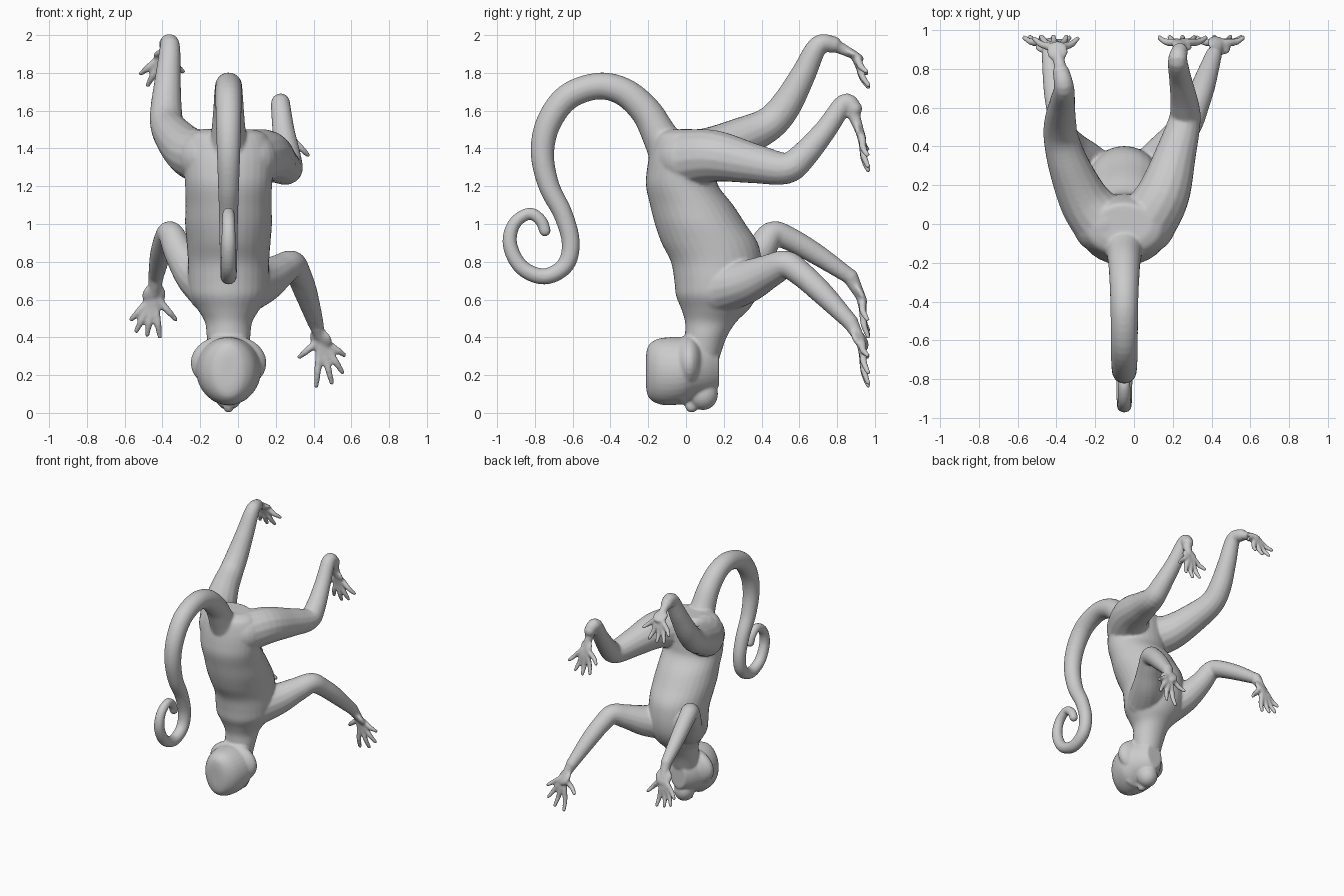
import bpy, bmesh, math
from mathutils import Vector, Matrix

CX = -0.05          # plane of symmetry of the trunk, head and tail
bm = bmesh.new()


def catmull(rows, n):
    """Smoothly resample rows of numbers, n steps per span."""
    out = []
    last = len(rows) - 1
    for i in range(last):
        a, b, c, d = (rows[max(0, min(last, k))] for k in (i - 1, i, i + 1, i + 2))
        for s in range(n):
            t = s / n
            out.append([0.5 * (2 * q + (r - p) * t + (2 * p - 5 * q + 4 * r - w) * t * t
                        + (3 * q - p - 3 * r + w) * t ** 3) for p, q, r, w in zip(a, b, c, d)])
    out.append(list(rows[-1]))
    return out


def loft(rings, sides=24):
    """Skin a list of (centre, u axis, v axis) ellipses and cap the ends."""
    loops = []
    for c, u, v in rings:
        loops.append([bm.verts.new(c + u * math.cos(2 * math.pi * k / sides)
                                   + v * math.sin(2 * math.pi * k / sides)) for k in range(sides)])
    for a, b in zip(loops, loops[1:]):
        for k in range(sides):
            j = (k + 1) % sides
            bm.faces.new((a[k], a[j], b[j], b[k]))
    bm.faces.new(loops[0][::-1])
    bm.faces.new(loops[-1])


def ball(c, r, rot=None):
    m = Matrix.Translation(c)
    if rot:
        m = m @ rot
    m = m @ Matrix.Diagonal((*r, 1))
    bmesh.ops.create_uvsphere(bm, u_segments=24, v_segments=16, radius=1, matrix=m)


def tube(points, sides=16, n=5):
    """Round tube through (x, y, z, radius) points with rounded ends."""
    pts = catmull(points, n)
    pos = [Vector(p[:3]) for p in pts]
    rings, u = [], None
    for i, c in enumerate(pos):
        t = (pos[min(i + 1, len(pos) - 1)] - pos[max(i - 1, 0)]).normalized()
        u = t.orthogonal() if u is None else u - t * u.dot(t)
        u.normalize()
        r = pts[i][3]
        rings.append((c, u * r, t.cross(u) * r))
    loft(rings, sides)
    for p in (points[0], points[-1]):
        ball(p[:3], (p[3],) * 3)


def hand(wrist, palm, tips, size):
    """Flattened palm with five slightly arched fingers."""
    w, p = Vector(wrist), Vector(palm)
    d = (p - w).normalized()
    rot = d.to_track_quat('Z', 'Y').to_matrix().to_4x4()
    ball(p, (size * 1.15, size * 0.42, size * 1.2), rot)
    tube([(*w, size * 0.75), (*p, size * 0.5)])
    for tip in tips:
        t = Vector(tip) + Vector((0, 0.008, 0))
        t += (t - p).normalized() * 0.006
        k = p.lerp(t, 0.35)
        m = p.lerp(t, 0.7) + Vector((0, -0.01, 0))
        tube([(*p, 0.022), (*k, 0.021), (*m, 0.0185), (*t, 0.0135)], 10, 4)


# trunk and neck: z, centre y, half depth, half width
trunk = [(1.50, 0.00, 0.10, 0.14), (1.47, -0.02, 0.14, 0.20), (1.38, -0.02, 0.17, 0.235),
         (1.28, -0.025, 0.183, 0.235), (1.20, -0.02, 0.192, 0.23), (1.10, 0.03, 0.22, 0.228),
         (1.00, 0.075, 0.24, 0.23), (0.90, 0.125, 0.255, 0.222), (0.80, 0.16, 0.24, 0.215),
         (0.70, 0.168, 0.23, 0.215), (0.62, 0.162, 0.215, 0.205), (0.55, 0.155, 0.18, 0.165),
         (0.48, 0.13, 0.135, 0.125), (0.40, 0.105, 0.11, 0.115), (0.30, 0.09, 0.09, 0.10)]
loft([(Vector((CX, y, z)), Vector((w, 0, 0)), Vector((0, d, 0)))
      for z, y, d, w in catmull(trunk, 4)], 32)

# head, face pointing down: y, centre z, half height, half width
head = [(-0.212, 0.22, 0.08, 0.04), (-0.20, 0.22, 0.135, 0.085), (-0.16, 0.22, 0.168, 0.13),
        (-0.10, 0.22, 0.18, 0.158), (-0.02, 0.225, 0.177, 0.172), (0.05, 0.235, 0.155, 0.15),
        (0.12, 0.24, 0.135, 0.11), (0.175, 0.24, 0.10, 0.065)]
loft([(Vector((CX, y, z)), Vector((w, 0, 0)), Vector((0, 0, h)))
      for y, z, h, w in catmull(head, 4)], 32)
ball((CX, 0.015, 0.265), (0.202, 0.085, 0.15))      # cheek ruff
ball((CX, 0.09, 0.10), (0.075, 0.08, 0.085))        # muzzle
ball((CX, 0.03, 0.037), (0.03, 0.035, 0.036))       # nose
ball((CX, 0.13, 0.09), (0.055, 0.035, 0.045))       # chin
ball((CX, -0.025, 0.09), (0.105, 0.035, 0.045))     # brow

# tail: y, z, radius
tail = [(-0.08, 1.36, 0.115), (-0.145, 1.48, 0.093), (-0.215, 1.60, 0.082), (-0.33, 1.70, 0.075),
        (-0.47, 1.73, 0.071), (-0.63, 1.67, 0.07), (-0.73, 1.53, 0.067), (-0.76, 1.37, 0.062),
        (-0.725, 1.20, 0.056), (-0.65, 1.05, 0.051), (-0.61, 0.90, 0.048), (-0.64, 0.78, 0.046),
        (-0.75, 0.722, 0.043), (-0.87, 0.77, 0.041), (-0.932, 0.89, 0.039), (-0.91, 1.0, 0.035),
        (-0.83, 1.055, 0.032), (-0.77, 1.02, 0.032), (-0.747, 0.965, 0.031)]
tube([(CX, y, z, r) for y, z, r in tail], 20)

# arms
tube([(0.03, 0.17, 0.66, 0.14), (0.13, 0.32, 0.695, 0.116), (0.22, 0.44, 0.75, 0.09),
      (0.285, 0.53, 0.785, 0.075), (0.32, 0.61, 0.735, 0.067), (0.36, 0.72, 0.635, 0.061),
      (0.41, 0.87, 0.48, 0.043)])
tube([(-0.13, 0.17, 0.66, 0.14), (-0.225, 0.30, 0.73, 0.11), (-0.31, 0.39, 0.85, 0.083),
      (-0.355, 0.455, 0.945, 0.069), (-0.38, 0.54, 0.925, 0.063), (-0.41, 0.69, 0.84, 0.056),
      (-0.435, 0.87, 0.72, 0.041)])

# legs
tube([(0.06, 0.0, 1.345, 0.155), (0.15, 0.15, 1.36, 0.138), (0.215, 0.36, 1.32, 0.106),
      (0.26, 0.53, 1.295, 0.084), (0.26, 0.62, 1.36, 0.073), (0.24, 0.74, 1.50, 0.059),
      (0.225, 0.84, 1.64, 0.051), (0.235, 0.89, 1.61, 0.043)])
tube([(-0.16, 0.0, 1.35, 0.155), (-0.255, 0.12, 1.38, 0.132), (-0.335, 0.30, 1.46, 0.107),
      (-0.375, 0.44, 1.53, 0.091), (-0.38, 0.53, 1.63, 0.082), (-0.37, 0.62, 1.79, 0.067),
      (-0.36, 0.70, 1.945, 0.053), (-0.375, 0.78, 1.95, 0.044)])

# hands and feet, gripping an upright plane
hand((0.41, 0.87, 0.48), (0.438, 0.92, 0.39),
     [(0.33, 0.95, 0.30), (0.415, 0.955, 0.15), (0.495, 0.955, 0.165), (0.55, 0.955, 0.22),
      (0.558, 0.95, 0.31)], 0.056)
hand((-0.435, 0.87, 0.72), (-0.445, 0.92, 0.625),
     [(-0.56, 0.95, 0.50), (-0.535, 0.955, 0.44), (-0.48, 0.955, 0.42), (-0.415, 0.955, 0.41),
      (-0.335, 0.95, 0.50)], 0.056)
hand((0.235, 0.88, 1.60), (0.245, 0.92, 1.49),
     [(0.135, 0.95, 1.40), (0.185, 0.955, 1.31), (0.25, 0.955, 1.29), (0.31, 0.955, 1.31),
      (0.365, 0.95, 1.37)], 0.048)
hand((-0.375, 0.78, 1.95), (-0.395, 0.89, 1.895),
     [(-0.51, 0.945, 1.80), (-0.475, 0.955, 1.74), (-0.415, 0.955, 1.73), (-0.35, 0.955, 1.74),
      (-0.295, 0.945, 1.81)], 0.048)

# fuse everything into one smooth skin
bmesh.ops.recalc_face_normals(bm, faces=bm.faces)
mesh = bpy.data.meshes.new("climbing_monkey")
bm.to_mesh(mesh)
bm.free()
body = bpy.data.objects.new("climbing_monkey", mesh)
bpy.context.collection.objects.link(body)
bpy.context.view_layer.objects.active = body
body.select_set(True)
remesh = body.modifiers.new("fuse", 'REMESH')
remesh.mode = 'VOXEL'
remesh.voxel_size = 0.009
remesh.use_smooth_shade = True
smooth = body.modifiers.new("soften", 'SMOOTH')
smooth.factor = 0.5
smooth.iterations = 5
for name in ("fuse", "soften"):
    bpy.ops.object.modifier_apply(modifier=name)
bpy.ops.object.shade_smooth()
